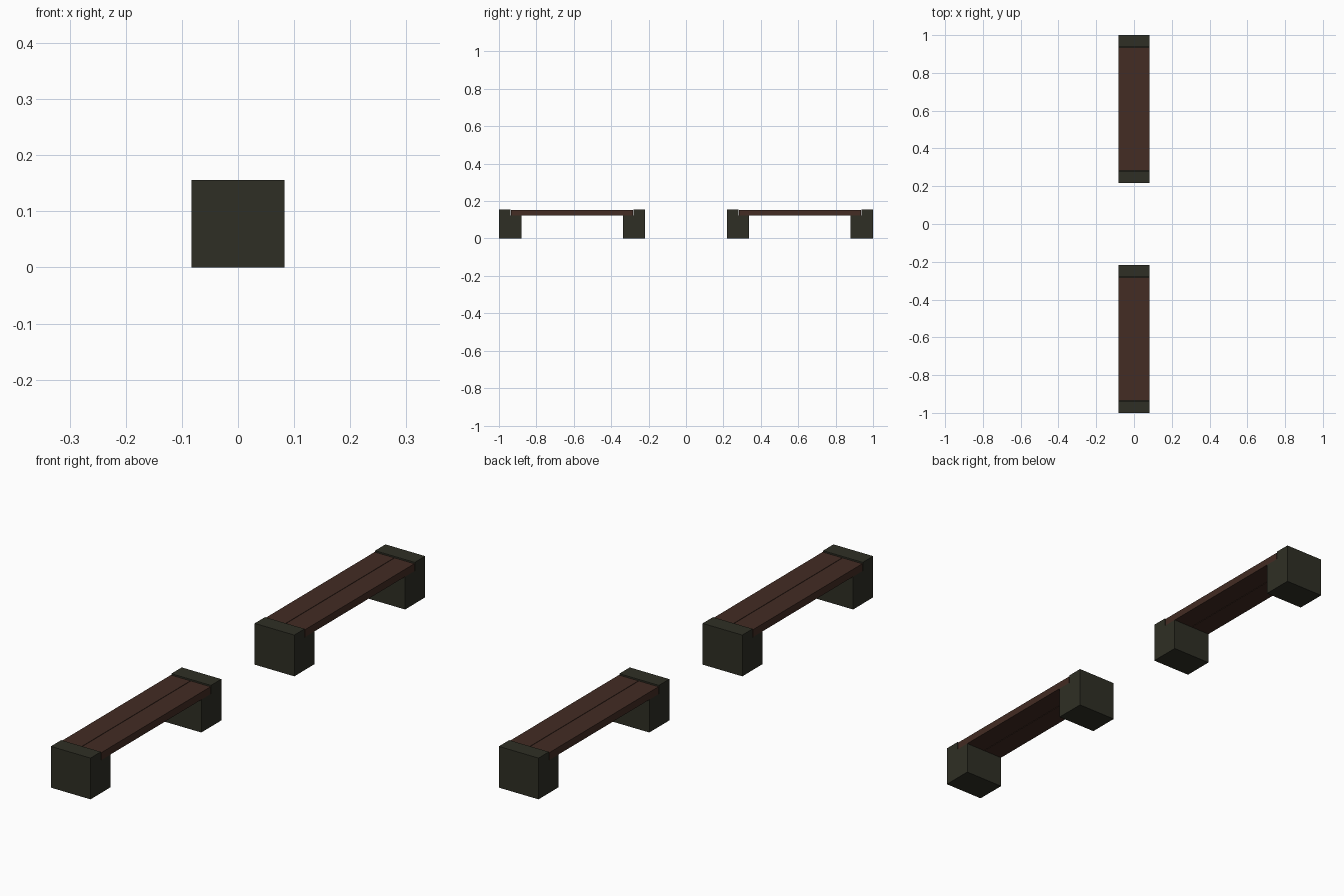
import bpy, bmesh

if "Cube" in bpy.data.objects:
    bpy.data.objects.remove(bpy.data.objects["Cube"])

W = 0.083               # half width of a bench
H = 0.156               # block height
SEAT_Z = 0.124          # bottom of the rebate holding the planks


def material(name, rgb):
    m = bpy.data.materials.new(name)
    m.diffuse_color = (*rgb, 1)
    m.use_nodes = True
    m.node_tree.nodes["Principled BSDF"].inputs["Base Color"].default_value = m.diffuse_color
    return m


STONE = material("dark olive stone", (0.028, 0.028, 0.018))
WOOD = material("dark brown wood", (0.056, 0.025, 0.017))


def extrude_profile(name, profile, x0, x1, mat):
    """Extrude a (y, z) outline along x."""
    bm = bmesh.new()
    face = bm.faces.new([bm.verts.new((x0, y, z)) for y, z in profile])
    out = bmesh.ops.extrude_face_region(bm, geom=[face])
    for v in out["geom"]:
        if isinstance(v, bmesh.types.BMVert):
            v.co.x = x1
    bmesh.ops.recalc_face_normals(bm, faces=bm.faces)
    mesh = bpy.data.meshes.new(name)
    bm.to_mesh(mesh)
    bm.free()
    mesh.materials.append(mat)
    obj = bpy.data.objects.new(name, mesh)
    bpy.context.collection.objects.link(obj)
    return obj


# Two benches in a row, each with two rebated end blocks and two planks
for bench, centre in (("front", -0.609), ("back", 0.609)):
    for end, s in (("front", -1), ("back", 1)):
        outline = [(0.391, 0), (0.391, H), (0.329, H),
                   (0.329, SEAT_Z), (0.271, SEAT_Z), (0.271, 0)]
        extrude_profile(f"{bench}_bench_{end}_block",
                        [(centre + s * y, z) for y, z in outline], -W, W, STONE)

    y0, y1 = centre - 0.326, centre + 0.326
    plank = [(y0, SEAT_Z), (y1, SEAT_Z), (y1, 0.152), (y0, 0.152)]
    for side, s in (("left", -1), ("right", 1)):
        extrude_profile(f"{bench}_bench_{side}_plank", plank,
                        s * 0.001, s * W, WOOD)
